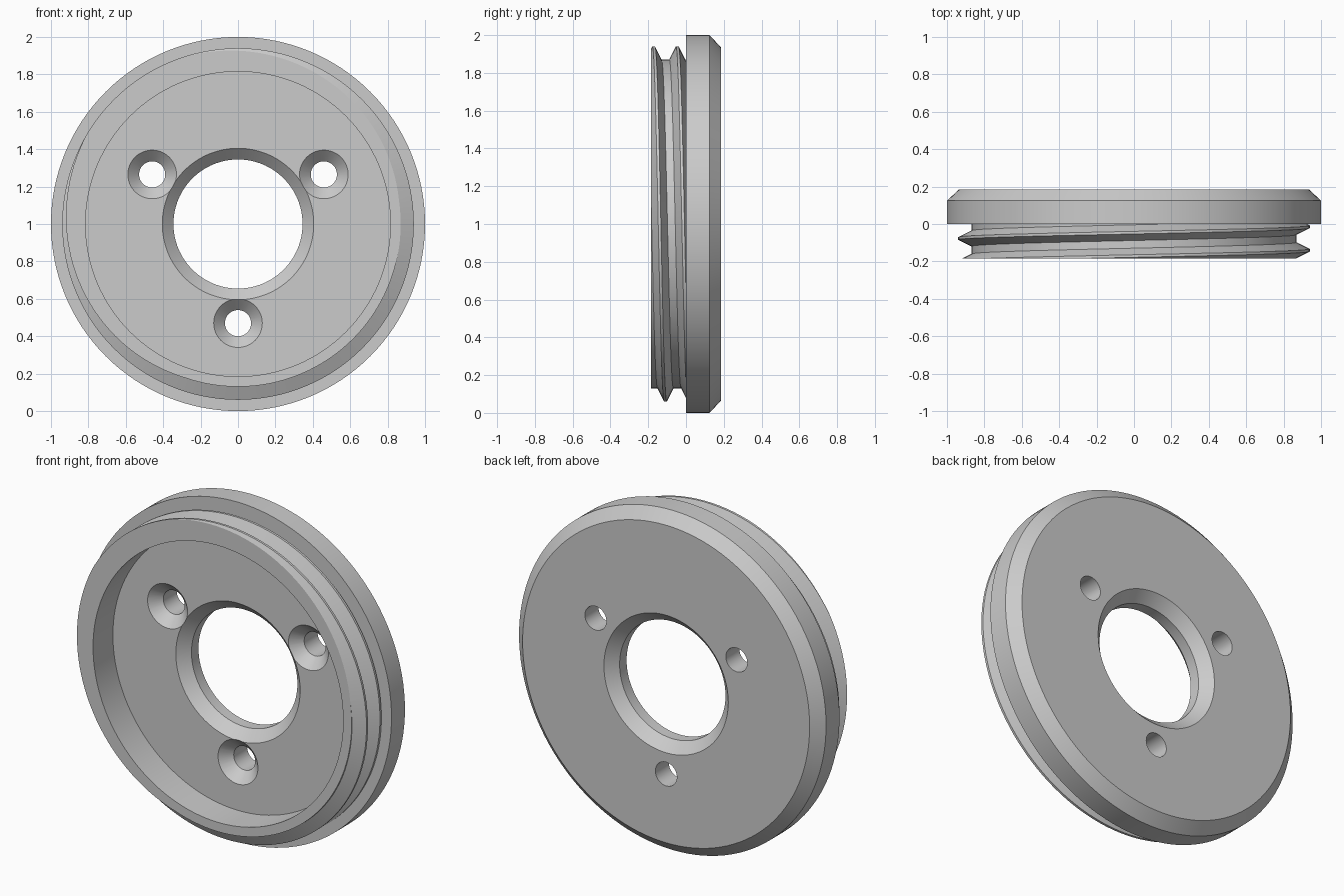
import bpy, bmesh, math
from mathutils import Vector

if "Cube" in bpy.data.objects:
    bpy.data.objects.remove(bpy.data.objects["Cube"], do_unlink=True)

SEG = 128
HALF = 0.185            # flange thickness and neck length
PITCH = 0.125

grey = bpy.data.materials.new("plain_grey")
grey.use_nodes = True
COLOUR = (0.6, 0.6, 0.6, 1)
grey.diffuse_color = COLOUR
grey.node_tree.nodes["Principled BSDF"].inputs["Base Color"].default_value = COLOUR


def polar(r, angle, y):
    return Vector((r * math.cos(angle), y, 1 + r * math.sin(angle)))


def finish(bm, name):
    bmesh.ops.recalc_face_normals(bm, faces=bm.faces)
    mesh = bpy.data.meshes.new(name)
    bm.to_mesh(mesh)
    bm.free()
    mesh.materials.append(grey)
    ob = bpy.data.objects.new(name, mesh)
    bpy.context.collection.objects.link(ob)
    return ob


def lathe(name, profile, seg=SEG):
    """Revolve a closed (radius, y) profile about the central axis."""
    bm = bmesh.new()
    rings = [[bm.verts.new(polar(r, math.tau * i / seg, y)) for r, y in profile]
             for i in range(seg)]
    n = len(profile)
    for i in range(seg):
        a, b = rings[i], rings[(i + 1) % seg]
        for j in range(n):
            k = (j + 1) % n
            bm.faces.new((a[j], a[k], b[k], b[j]))
    bmesh.ops.remove_doubles(bm, verts=bm.verts, dist=1e-5)
    return finish(bm, name)


def select_only(ob):
    bpy.ops.object.select_all(action='DESELECT')
    ob.select_set(True)
    bpy.context.view_layer.objects.active = ob


# Flange: thick ring, chamfered at the back rim and on both ends of the bore
flange = lathe("flange", [(0.345, 0.06), (0.405, 0), (1, 0), (1, 0.125),
                          (0.935, HALF), (0.405, HALF), (0.345, 0.125)])

# Three countersunk screw holes
for k in range(3):
    angle = math.radians(-90 + 120 * k)
    cutter = lathe("screw_hole_cutter", [(0, -0.02), (0.15, -0.02), (0.07, 0.06),
                                         (0.07, 0.3), (0, 0.3)], 48)
    cutter.location = polar(0.53, angle, 0) - Vector((0, 0, 1))
    cutter.hide_render = True
    select_only(flange)
    mod = flange.modifiers.new("screw_hole", 'BOOLEAN')
    mod.operation = 'DIFFERENCE'
    mod.solver = 'EXACT'
    mod.object = cutter
    bpy.ops.object.modifier_apply(modifier=mod.name)
    bpy.data.objects.remove(cutter, do_unlink=True)

# Threaded neck: helical V thread, trimmed flat at both ends
bm = bmesh.new()
tooth = [(0.87, -0.042), (0.94, -0.007), (0.94, 0.007), (0.87, 0.042)]
rows = [(r, y + PITCH * t - 0.14) for t in range(-3, 5) for r, y in tooth]
columns = [[bm.verts.new(polar(r, -math.tau * i / SEG, y + PITCH * i / SEG))
            for r, y in rows] for i in range(SEG + 1)]
for a, b in zip(columns, columns[1:]):
    for j in range(len(rows) - 1):
        bm.faces.new((a[j], a[j + 1], b[j + 1], b[j]))
bmesh.ops.remove_doubles(bm, verts=bm.verts, dist=1e-5)
for y, side in ((-HALF, -1), (0, 1)):
    bmesh.ops.bisect_plane(bm, geom=bm.verts[:] + bm.edges[:] + bm.faces[:], dist=1e-6,
                           plane_co=(0, y, 0), plane_no=(0, side, 0), clear_outer=True)

# Front rim, then the straight wall of the recess
edges = [e for e in bm.edges if e.is_boundary
         and all(abs(v.co.y + HALF) < 1e-4 for v in e.verts)]
for y in (-HALF, 0):
    geom = bmesh.ops.extrude_edge_only(bm, edges=edges)["geom"]
    edges = [g for g in geom if isinstance(g, bmesh.types.BMEdge)]
    for v in (g for g in geom if isinstance(g, bmesh.types.BMVert)):
        v.co = polar(0.815, math.atan2(v.co.z - 1, v.co.x), y)
neck = finish(bm, "threaded_neck")

for ob in (flange, neck):
    select_only(ob)
    bpy.ops.object.shade_smooth_by_angle(angle=math.radians(25))
